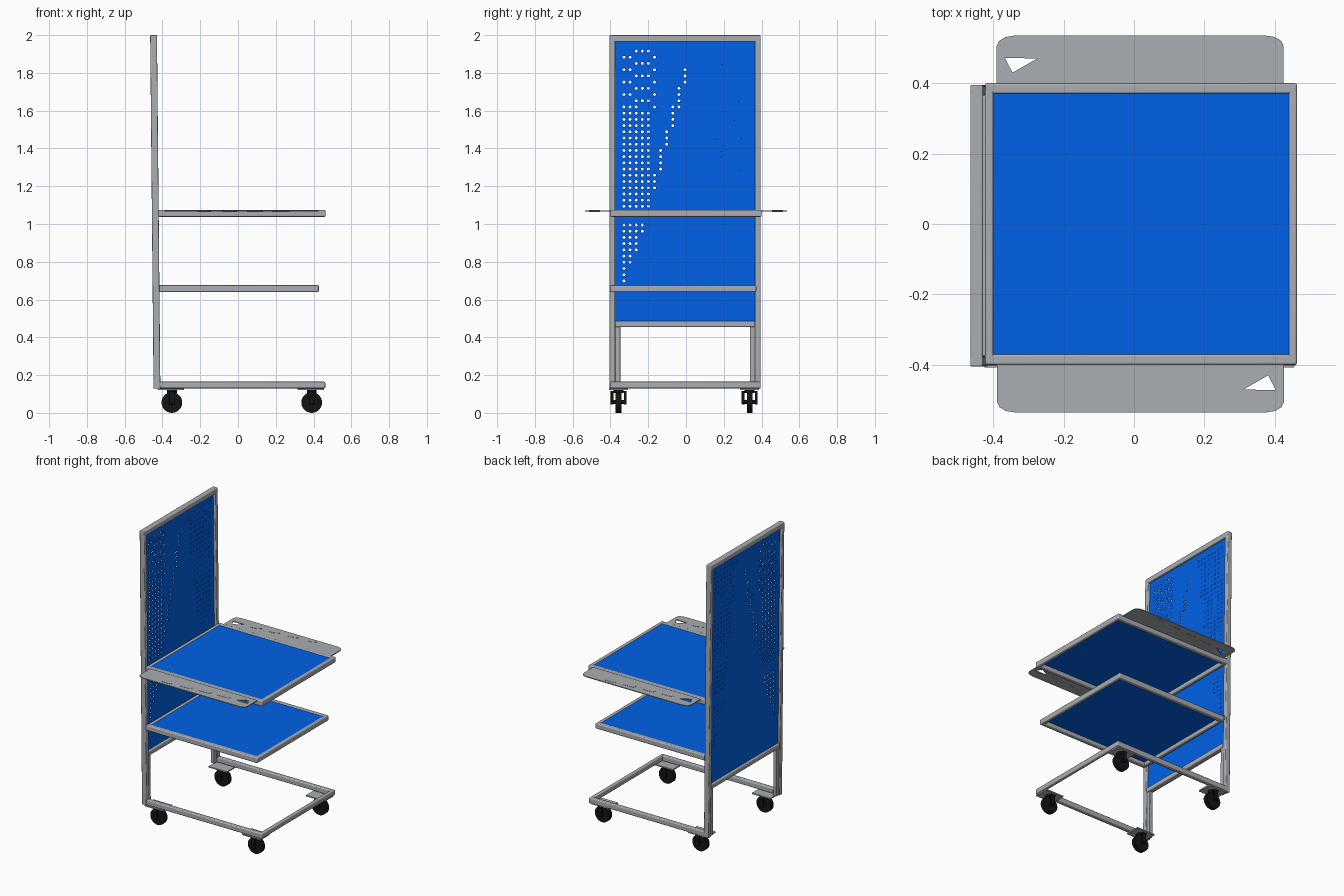
import bpy, bmesh, math
from mathutils import Matrix, Vector

if "Cube" in bpy.data.objects:
    bpy.data.objects.remove(bpy.data.objects["Cube"])


def material(name, rgb):
    m = bpy.data.materials.new(name)
    m.diffuse_color = (*rgb, 1)
    m.use_nodes = True
    m.node_tree.nodes["Principled BSDF"].inputs["Base Color"].default_value = m.diffuse_color
    return m


GREY = material("grey steel", (0.40, 0.42, 0.445))
BLUE = material("blue sheet", (0.0, 0.12, 0.8))
BLACK = material("black rubber", (0.007, 0.007, 0.007))
YC = -0.005          # the upright sits slightly off centre


def finish(name, bm, mat, bevel=0, thick=0, smooth=False):
    me = bpy.data.meshes.new(name)
    bm.to_mesh(me)
    bm.free()
    me.materials.append(mat)
    ob = bpy.data.objects.new(name, me)
    bpy.context.collection.objects.link(ob)
    if thick:
        mod = ob.modifiers.new("thickness", 'SOLIDIFY')
        mod.thickness, mod.offset = thick, 0
    if bevel:
        mod = ob.modifiers.new("rounding", 'BEVEL')
        mod.width, mod.segments = bevel, 3
    if bevel or smooth:
        bpy.context.view_layer.objects.active = ob
        ob.select_set(True)
        bpy.ops.object.shade_smooth_by_angle(angle=math.radians(35))
        ob.select_set(False)
    return ob


def lean_x(z):
    return -0.429 - 0.0096 * (z - 0.13)


def box(name, lo, hi, mat, bevel=0, lean=False):
    bm = bmesh.new()
    bmesh.ops.create_cube(bm, size=1)
    lo, hi = Vector(lo), Vector(hi)
    for v in bm.verts:
        v.co = Vector([(a + b) / 2 + c * (b - a) for a, b, c in zip(lo, hi, v.co)])
        if lean:
            v.co.x += lean_x(v.co.z)
    return finish(name, bm, mat, bevel)


def cylinder(name, centre, radius, width, mat, axis='Y', sides=28):
    bm = bmesh.new()
    rot = Matrix.Rotation(math.pi / 2, 4, 'X') if axis == 'Y' else Matrix()
    bmesh.ops.create_cone(bm, cap_ends=True, segments=sides, radius1=radius, radius2=radius,
                          depth=width, matrix=Matrix.Translation(centre) @ rot)
    return finish(name, bm, mat, smooth=True)


T = 0.036            # tube size

# upright frame, leaning slightly back
for side, s in (("left", -1), ("right", 1)):
    ys = sorted((YC + s * 0.4, YC + s * (0.4 - 0.03)))
    box(f"upright_post_{side}", (-T / 2, ys[0], 0.128), (T / 2, ys[1], 2), GREY, 0.005, True)
    ys = sorted((YC + s * 0.37, YC + s * 0.343))
    box(f"lower_post_flange_{side}", (-0.012, ys[0], 0.13), (0.012, ys[1], 0.47), GREY, 0.002, True)
for name, z0, z1, half in (("upright_top_bar", 1.965, 2, 0.4), ("upright_lower_bar", 0.455, 0.487, 0.37)):
    box(name, (-T / 2, YC - half, z0), (T / 2, YC + half, z1), GREY, 0.005, True)

# perforated back sheet: a grid of cells, some with an eight-sided hole
NY, NZ = 23, 45
Y0, Z0, DY, DZ = YC - 0.372, 0.485, 0.744 / NY, 1.48 / NZ


def cell_kind(y, z):
    """'hole' goes right through, 'mark' is a closed knock-out."""
    if z < 0.69 or z > 1.93 or abs(y) > 0.335 or 1.01 < z < 1.08:
        return None
    if z < 1.01:
        if abs(y) > 0.335 - (z - 0.66) * 0.36:
            return 'hole' if y < 0 else 'mark'
        return None
    if y < 0:
        diagonal = abs(y + 0.175 - (z - 1.2) * 0.29) < 0.017
        if diagonal and 1.15 < z < 1.82:
            return 'hole'
        if y < -0.18 and z < 1.6:
            return 'hole'
        if y < -0.15 and z >= 1.6:
            return 'hole' if int(y * 1000 + z * 700) % 2 else 'mark'
        return None
    return 'mark' if y > 0.2 - max(0, z - 1.1) * 0.14 else None


bm, marks = bmesh.new(), bmesh.new()
for i in range(NY):
    for j in range(NZ):
        y, z = Y0 + (i + 0.5) * DY, Z0 + (j + 0.5) * DZ
        corners = [(y + a * DY / 2, z + b * DZ / 2) for a, b in ((1, 1), (-1, 1), (-1, -1), (1, -1))]
        ring = [(y + 0.008 * math.cos(math.pi / 4 * (k + 1)),
                 z + 0.008 * math.sin(math.pi / 4 * (k + 1))) for k in range(8)]
        kind = cell_kind(y, z)
        if kind == 'hole':
            loops = [[corners[k], corners[(k + 1) % 4], ring[(2 * k + 2) % 8], ring[2 * k + 1], ring[2 * k]]
                     for k in range(4)]
        else:
            loops = [corners]
        for loop in loops:
            bm.faces.new([bm.verts.new((lean_x(q), p, q)) for p, q in loop])
        if kind == 'mark':
            marks.faces.new([marks.verts.new((lean_x(q), p, q)) for p, q in ring])
bmesh.ops.remove_doubles(bm, verts=bm.verts, dist=0.0005)
finish("perforated_back_sheet", bm, BLUE, thick=0.006)
finish("sheet_knockouts", marks, BLUE, thick=0.0095)


# tube frames: base (open at the back) and two shelves with blue sheets
def tube_frame(name, x0, x1, y0, y1, z0, z1, back=True):
    w, wx = 0.03, 0.024
    box(name + "_rail_left", (x0, y0, z0), (x1, y0 + w, z1), GREY, 0.006)
    box(name + "_rail_right", (x0, y1 - w, z0), (x1, y1, z1), GREY, 0.006)
    box(name + "_rail_front", (x1 - wx, y0, z0), (x1, y1, z1), GREY, 0.006)
    if back:
        box(name + "_rail_rear", (x0, y0, z0), (x0 + wx, y1, z1), GREY, 0.006)
        box(name + "_sheet", (x0 + wx - 0.004, y0 + w - 0.003, z1 - 0.012),
            (x1 - wx + 0.004, y1 - w + 0.003, z1 - 0.003), BLUE)


tube_frame("base", -0.43, 0.462, -0.402, 0.395, 0.13, 0.165, False)
tube_frame("work_shelf", -0.423, 0.463, -0.4, 0.4, 1.038, 1.075)
tube_frame("lower_shelf", -0.42, 0.428, -0.402, 0.372, 0.64, 0.676)

# bolts joining the shelves to the posts
for y in (-0.385, 0.375):
    for z in (1.056, 0.658):
        box("shelf_bolt", (-0.44, y - 0.01, z - 0.012), (-0.412, y + 0.01, z + 0.012), GREY)


# side holder plates with one open slot and a row of closed slots
def side_plate(name, turn):
    def place(pts, z=1.069):
        return [Vector((0.018 + turn * (x - 0.018), turn * y, z)) for x, y in pts]

    outline = [(-0.39, 0.39), (0.425, 0.39)]
    for cx, a0 in ((0.375, 0), (-0.34, 90)):
        for a in range(0, 91, 30):
            t = math.radians(a0 + a)
            outline.append((cx + 0.05 * math.cos(t), 0.505 + 0.03 * math.sin(t)))
    slot = [(-0.367, 0.472), (-0.275, 0.47), (-0.345, 0.43)]
    bm = bmesh.new()
    edges = []
    for loop in (outline, slot):
        vs = [bm.verts.new(p) for p in place(loop)]
        edges += [bm.edges.new((vs[k - 1], vs[k])) for k in range(len(vs))]
    bmesh.ops.triangle_fill(bm, edges=edges, use_beauty=True, normal=(0, 0, 1))
    finish(name, bm, GREY, thick=0.006)
    bm = bmesh.new()
    for k in range(4):
        x, y, s = -0.235 + 0.138 * k, 0.456 + 0.013 * k, 1 - 0.06 * k
        pts = [(x, y), (x + 0.035 * s, y + 0.002), (x + 0.09 * s, y + 0.024 * s), (x + 0.01, y + 0.022 * s)]
        bm.faces.new([bm.verts.new(p) for p in place(pts)])
    finish(name + "_closed_slots", bm, GREY, thick=0.009)


side_plate("holder_plate_right", 1)
side_plate("holder_plate_left", -1)

# casters under the four corners
for x in (-0.35, 0.39):
    for y in (-0.357, 0.337):
        box("caster_plate", (x - 0.075, y - 0.05, 0.122), (x + 0.065, y + 0.05, 0.13), GREY)
        cylinder("caster_swivel", (x, y, 0.114), 0.026, 0.018, BLACK, 'Z')
        cylinder("caster_wheel", (x, y, 0.055), 0.055, 0.03, BLACK)
        cylinder("caster_axle", (x, y, 0.058), 0.01, 0.08, BLACK, sides=12)
        box("caster_fork_bridge", (x - 0.016, y - 0.042, 0.108), (x + 0.016, y + 0.042, 0.116), BLACK)
        for s in (-1, 1):
            box("caster_fork", (x - 0.014, y + s * 0.035 - 0.007, 0.045),
                (x + 0.014, y + s * 0.035 + 0.007, 0.114), BLACK, 0.002)
